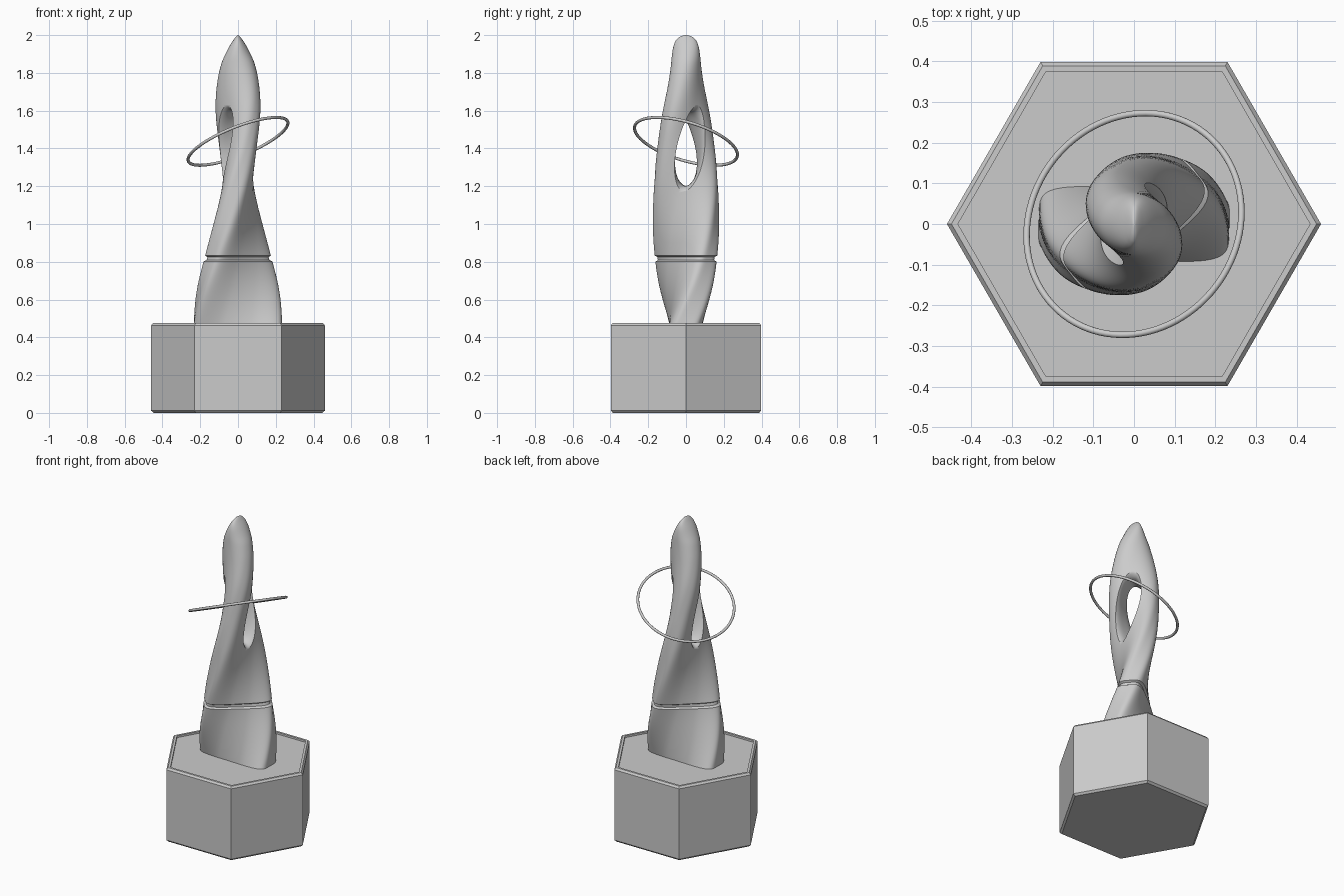
import bpy, bmesh, math
from mathutils import Matrix, Vector

if "Cube" in bpy.data.objects:
    bpy.data.objects.remove(bpy.data.objects["Cube"])


def loft(name, rings):
    """Closed skin through rings of equal point count, capped at both ends."""
    bm = bmesh.new()
    rows = [[bm.verts.new(p) for p in ring] for ring in rings]
    n = len(rows[0])
    for a, b in zip(rows, rows[1:]):
        for i in range(n):
            j = (i + 1) % n
            bm.faces.new((a[i], a[j], b[j], b[i]))
    bm.faces.new(rows[0][::-1])
    bm.faces.new(rows[-1])
    bmesh.ops.recalc_face_normals(bm, faces=bm.faces)
    mesh = bpy.data.meshes.new(name)
    bm.to_mesh(mesh)
    bm.free()
    ob = bpy.data.objects.new(name, mesh)
    bpy.context.collection.objects.link(ob)
    return ob


def smooth(ob, degrees):
    bpy.ops.object.select_all(action='DESELECT')
    ob.select_set(True)
    bpy.context.view_layer.objects.active = ob
    bpy.ops.object.shade_smooth_by_angle(angle=math.radians(degrees))


# Hexagonal plinth with chamfered edges and a shallow recessed top
profile = [(0.447, 0), (0.46, 0.012), (0.46, 0.463), (0.449, 0.475),
           (0.433, 0.475), (0.433, 0.463)]
loft("plinth", [[(r * math.cos(i * math.pi / 3), r * math.sin(i * math.pi / 3), z)
                 for i in range(6)] for r, z in profile])

# Body profile: height, half length, half thickness, squareness of section
KEYS = [(0.46, 0.235, 0.09, 5), (0.65, 0.218, 0.088, 4.5), (0.82, 0.197, 0.083, 4),
        (1.0, 0.18, 0.08, 3.8), (1.2, 0.168, 0.08, 3.2), (1.4, 0.155, 0.08, 2.6),
        (1.6, 0.14, 0.082, 2.4), (1.75, 0.115, 0.08, 2.2), (1.85, 0.088, 0.077, 2.1),
        (1.9, 0.066, 0.074, 2), (1.95, 0.04, 0.064, 2), (1.98, 0.02, 0.047, 2),
        (1.995, 0.008, 0.025, 2), (2.0, 0.002, 0.004, 2)]


def slope(k, c):
    a, b = KEYS[max(k - 1, 0)], KEYS[min(k + 1, len(KEYS) - 1)]
    return (b[c] - a[c]) / (b[0] - a[0])


def sample(z):
    k = max(i for i in range(len(KEYS) - 1) if KEYS[i][0] <= z + 1e-9)
    a, b = KEYS[k], KEYS[k + 1]
    h = b[0] - a[0]
    t = (z - a[0]) / h
    return [(2*t**3 - 3*t*t + 1) * a[c] + (t**3 - 2*t*t + t) * h * slope(k, c)
            + (3*t*t - 2*t**3) * b[c] + (t**3 - t*t) * h * slope(k + 1, c)
            for c in (1, 2, 3)]


def section(z):
    length, thick, n = sample(z)
    groove = 0.012 * max(0, min(1, (0.016 - abs(z - 0.817)) / 0.008))
    pts = []
    for i in range(64):
        a = math.tau * (i + 0.5) / 64
        c, s = math.cos(a), math.sin(a)
        pts.append(((length - groove) * math.copysign(abs(c) ** (2 / n), c),
                    (thick - groove) * math.copysign(abs(s) ** (2 / n), s), z))
    return pts


heights = [0.46 + 0.015 * i for i in range(101)]
heights = [z for z in heights if abs(z - 0.817) > 0.02]
heights += [0.801, 0.809, 0.825, 0.833, 1.97, 1.98, 1.985, 1.99, 1.995, 1.998, 2.0]
body = loft("twisted_body", [section(z) for z in sorted(heights)])

# Oval eye cut through the straight body, flared at both faces
rings = []
for k in range(17):
    y = -0.12 + 0.015 * k
    f = 0.92 + 0.12 * (y / 0.08) ** 4
    rings.append([(0.078 * f * math.cos(a), y, 1.40 + 0.215 * f * math.sin(a))
                  for a in (math.tau * i / 64 for i in range(64))])
cutter = loft("eye_cutter", rings)
cutter.hide_render = True
cut = body.modifiers.new("eye", 'BOOLEAN')
cut.operation = 'DIFFERENCE'
cut.solver = 'EXACT'
cut.object = cutter
bpy.ops.object.select_all(action='DESELECT')
body.select_set(True)
bpy.context.view_layer.objects.active = body
bpy.ops.object.modifier_apply(modifier=cut.name)
bpy.data.objects.remove(cutter)

# Half-turn twist from plinth to tip
for v in body.data.vertices:
    v.co = Matrix.Rotation(math.pi * (v.co.z - 0.475) / 1.525, 3, 'Z') @ v.co
smooth(body, 40)

# Thin tilted ring around the eye
bpy.ops.mesh.primitive_torus_add(major_radius=0.283, minor_radius=0.008,
                                 major_segments=96, minor_segments=12)
ring = bpy.context.object
ring.name = "tilted_ring"
tilt = Vector((0, 0, 1)).rotation_difference(Vector((-0.4, 0.3, 1)).normalized())
ring.rotation_euler = tilt.to_euler()
ring.location = (0, 0, 1.4375)
smooth(ring, 60)
